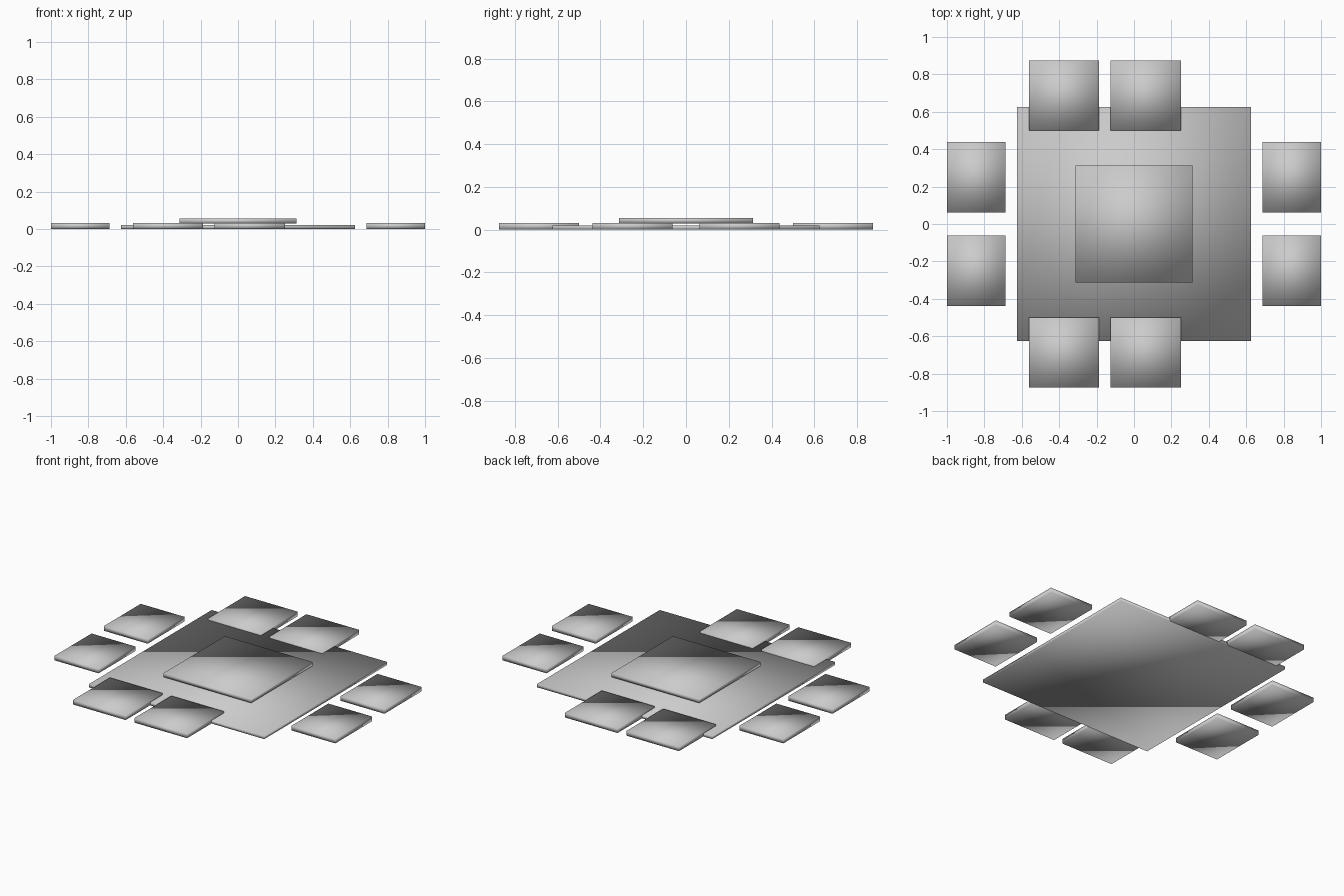
import bpy

if "Cube" in bpy.data.objects:
    bpy.data.objects.remove(bpy.data.objects["Cube"])

grey = bpy.data.materials.new("plain grey")
grey.diffuse_color = (0.6, 0.6, 0.6, 1)
grey.use_nodes = True
grey.node_tree.nodes["Principled BSDF"].inputs["Base Color"].default_value = grey.diffuse_color


def slab(name, x, y, z):
    """Smooth-shaded box spanning the given (min, max) ranges."""
    bpy.ops.mesh.primitive_cube_add(size=1, location=[sum(r) / 2 for r in (x, y, z)])
    ob = bpy.context.object
    ob.name = name
    ob.scale = [r[1] - r[0] for r in (x, y, z)]
    bpy.ops.object.transform_apply(location=False, rotation=False, scale=True)
    ob.data.materials.append(grey)
    bpy.ops.object.shade_smooth()


# Large base plate and the raised plate above its middle
slab("base_plate", (-0.625, 0.625), (-0.625, 0.625), (0, 0.02))
slab("centre_plate", (-0.3125, 0.3125), (-0.3125, 0.3125), (0.03, 0.055))

# Front and back pads, overlapping the base edge
pad_z = (0.001, 0.031)
for side, y in (("front", (-0.875, -0.5)), ("back", (0.5, 0.875))):
    for i, x0 in enumerate((-0.5625, -0.125)):
        slab(f"{side}_pad_{i + 1}", (x0, x0 + 0.375), y, pad_z)

# Left and right pads, standing free of the base
for side, x in (("left", (-1, -0.6875)), ("right", (0.6875, 1))):
    for i, y0 in enumerate((-0.4375, 0.0625)):
        slab(f"{side}_pad_{i + 1}", x, (y0, y0 + 0.375), pad_z)
